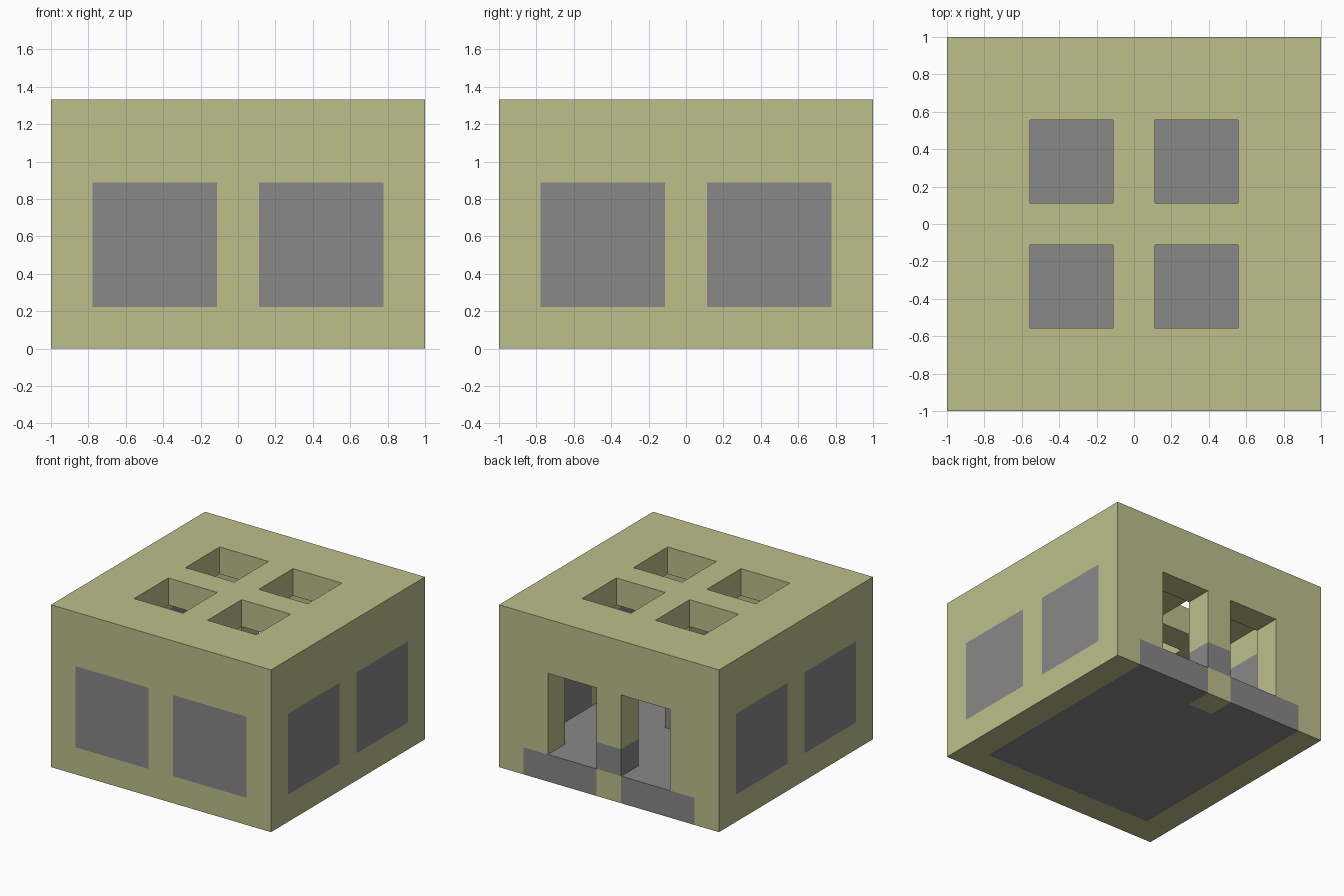
import bpy

if "Cube" in bpy.data.objects:
    bpy.data.objects.remove(bpy.data.objects["Cube"], do_unlink=True)

U = 1 / 9  # building module


def material(name, color):
    m = bpy.data.materials.new(name)
    m.use_nodes = True
    m.diffuse_color = color
    m.node_tree.nodes["Principled BSDF"].inputs["Base Color"].default_value = color
    return m


STONE = material("pale_olive", (0.51, 0.52, 0.26, 1))
GREY = material("mid_grey", (0.246, 0.246, 0.246, 1))


def box(name, mat, xs, ys, zs):
    """Box given by its extents in modules."""
    bpy.ops.mesh.primitive_cube_add(size=1)
    ob = bpy.context.object
    ob.name = name
    spans = (xs, ys, zs)
    for v in ob.data.vertices:
        v.co = [(s[1] if c > 0 else s[0]) * U for c, s in zip(v.co, spans)]
    ob.data.materials.append(mat)
    return ob


def cut(target, cutters):
    """Subtract the cutters, bake the result and drop the cutters."""
    for c in cutters:
        c.hide_render = True
        mod = target.modifiers.new("cut", 'BOOLEAN')
        mod.operation, mod.solver, mod.object = 'DIFFERENCE', 'EXACT', c
    graph = bpy.context.evaluated_depsgraph_get()
    mesh = bpy.data.meshes.new_from_object(target.evaluated_get(graph))
    target.modifiers.clear()
    target.data = mesh
    for c in cutters:
        bpy.data.objects.remove(c, do_unlink=True)


def span(side, a, b):
    """Range a..b mirrored to the given side."""
    return tuple(sorted((side * a, side * b)))


SIDES = (-1, 1)

# Walls and roof: room, doorways, skylights and window openings cut from a block
shell = box("walls_and_roof", STONE, (-9, 9), (-9, 9), (0, 12))
cutters = [
    box("room_cut", STONE, (-7, 7), (-7, 7), (-1, 10)),
    box("post_base_cut", STONE, (-2, 2), (6, 10), (2, 4)),
]
for s in SIDES:
    cutters.append(box("sill_cut", STONE, span(s, 1, 7), (6, 10), (-1, 2)))
    cutters.append(box("door_cut", STONE, span(s, 1, 5), (6, 10), (1, 8)))
    cutters.append(box("front_window_cut", STONE, span(s, 1, 7), (-10, -6), (2, 8)))
    for t in SIDES:
        cutters.append(box("skylight_cut", STONE, span(s, 1, 5), span(t, 1, 5), (9, 13)))
        cutters.append(box("side_window_cut", STONE, span(s, 6, 10), span(t, 1, 7), (2, 8)))
cut(shell, cutters)

# Floor slab reaching out through the doorways around the door post
floor = box("floor_slab", GREY, (-7, 7), (-7, 9), (0, 2))
cut(floor, [box("post_notch_cut", GREY, (-1, 1), (7, 10), (-1, 3))])

# Window panes flush with both wall faces
for s in SIDES:
    side = "left" if s > 0 else "right"
    box("front_window_" + side, GREY, span(s, 1, 7), (-9, -7), (2, 8))
    for t in SIDES:
        place = "back" if t > 0 else "front"
        box(f"{side}_window_{place}", GREY, span(s, 7, 9), span(t, 1, 7), (2, 8))

# Door post base and the central post
box("door_post_base", GREY, (-1, 1), (7, 9), (2, 4))
box("central_post_base", GREY, (-1, 1), (-1, 1), (2, 4))
box("central_post", STONE, (-1, 1), (-1, 1), (4, 10))
